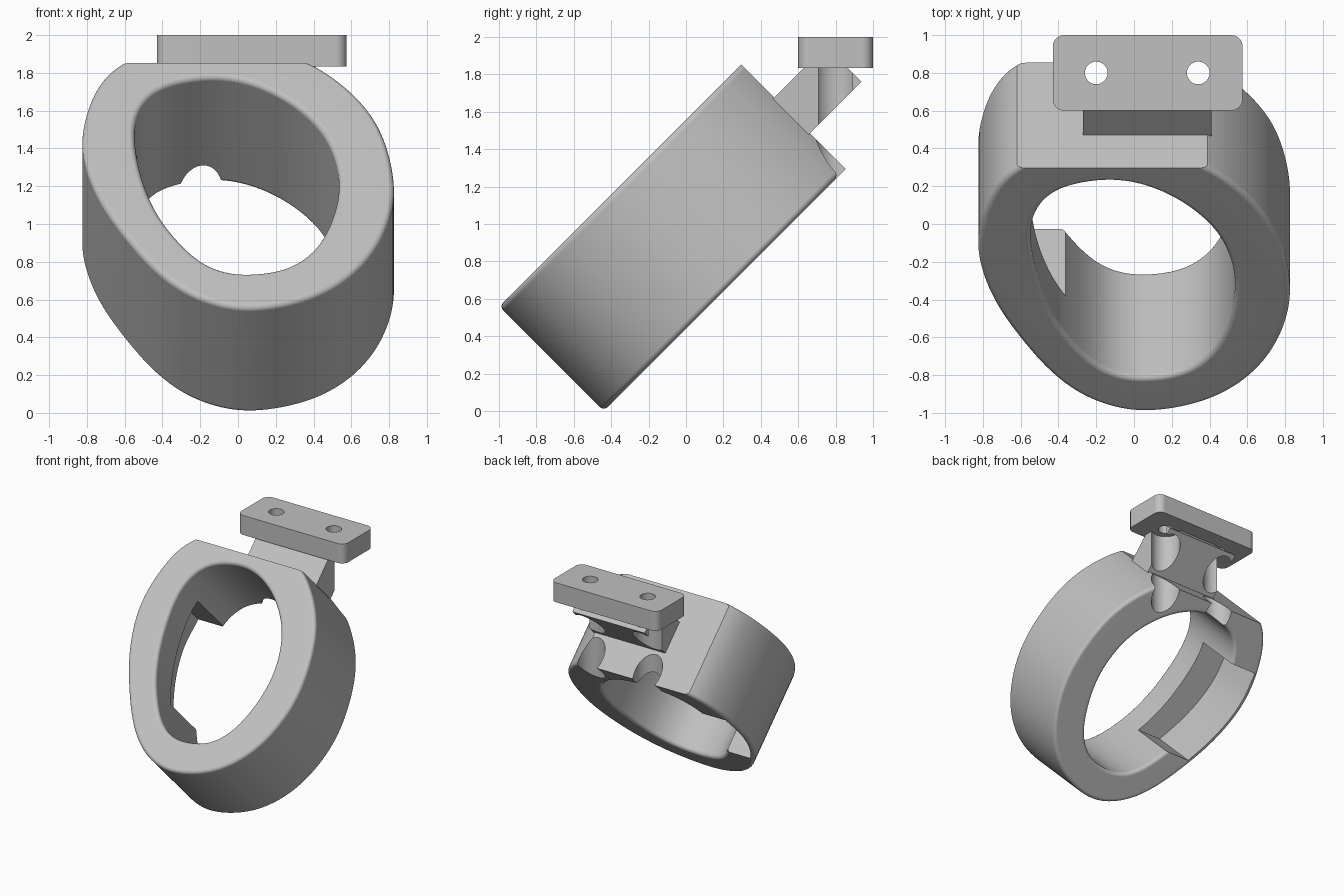
import bpy, bmesh, math
from mathutils import Matrix, Vector

if "Cube" in bpy.data.objects:
    bpy.data.objects.remove(bpy.data.objects["Cube"], do_unlink=True)

grey = bpy.data.materials.new("plain_grey")
grey.use_nodes = True
colour = (0.53, 0.53, 0.53, 1)
grey.diffuse_color = colour
grey.node_tree.nodes["Principled BSDF"].inputs["Base Color"].default_value = colour

# Ring frame: x across, y up the face, z from the back face to the front face
TILT = Matrix.Translation((0, -0.44, 0)) @ Matrix.Rotation(math.radians(45), 4, "X")
DEPTH, FILLET, FLAT = 0.79, 0.03, 1.83


def finish(bm, name, matrix=Matrix()):
    bmesh.ops.transform(bm, matrix=matrix, verts=bm.verts)
    bmesh.ops.recalc_face_normals(bm, faces=bm.faces)
    mesh = bpy.data.meshes.new(name)
    bm.to_mesh(mesh)
    bm.free()
    obj = bpy.data.objects.new(name, mesh)
    bpy.context.collection.objects.link(obj)
    mesh.materials.append(grey)
    return obj


def prism(name, outline, low, high, matrix=Matrix()):
    bm = bmesh.new()
    rows = [[bm.verts.new((x, y, z)) for x, y in outline] for z in (low, high)]
    bm.faces.new(rows[0])
    bm.faces.new(rows[1])
    for i in range(len(outline)):
        bm.faces.new((rows[0][i - 1], rows[0][i], rows[1][i], rows[1][i - 1]))
    return finish(bm, name, matrix)


def box(name, x0, x1, y0, y1, z0, z1, matrix=Matrix()):
    return prism(name, [(x0, y0), (x1, y0), (x1, y1), (x0, y1)], z0, z1, matrix)


def arc(cx, cy, radius, start=0, sweep=360, steps=48):
    angles = [math.radians(start + sweep * i / steps) for i in range(steps)]
    return [(cx + radius * math.cos(a), cy + radius * math.sin(a)) for a in angles]


def cut(obj, cutters):
    for cutter in cutters:
        cutter.hide_render = True
        mod = obj.modifiers.new("cut", "BOOLEAN")
        mod.operation, mod.solver, mod.object = "DIFFERENCE", "EXACT", cutter
        bpy.context.view_layer.objects.active = obj
        bpy.ops.object.modifier_apply(modifier=mod.name)


def spline(points, steps=10):
    # Closed smooth curve through the points, lightly relaxed
    pts, out = [Vector(p) for p in points], []
    n = len(pts)
    for i in range(n):
        a, b, c, d = (pts[(i + k) % n] for k in (-1, 0, 1, 2))
        for s in range(steps):
            t = s / steps
            out.append(b + 0.5 * t * (c - a + t * (2 * a - 5 * b + 4 * c - d
                                                   + t * (3 * (b - c) + d - a))))
    m = len(out)
    for _ in range(12):
        out = [(out[i - 1] + 2 * out[i] + out[(i + 1) % m]) / 4 for i in range(m)]
    return out


def offset(curve, distance):
    n, out = len(curve), []
    for i, p in enumerate(curve):
        t = (curve[(i + 1) % n] - curve[i - 1]).normalized()
        out.append(p + distance * Vector((t.y, -t.x)))
    return out


outer = spline([(.06, -.005), (.38, .075), (.62, .27), (.77, .55), (.83, .9), (.76, 1.33),
                (.59, 1.64), (.32, 1.88), (-.1, 2), (-.5, 1.91), (-.73, 1.7),
                (-.83, 1.27), (-.76, .88), (-.6, .54), (-.41, .25), (-.2, .07)])
inner = spline([(.06, .26), (.28, .315), (.45, .52), (.54, .9), (.48, 1.25), (.32, 1.5),
                (.1, 1.67), (-.13, 1.73), (-.38, 1.67), (-.51, 1.52), (-.55, 1.3),
                (-.51, .98), (-.43, .72), (-.33, .53), (-.22, .38), (-.1, .29)])

# Ring body: rounded section swept round the two outlines
steps = 5
fillet = [(FILLET * (1 - math.sin(a)), FILLET * (1 - math.cos(a)))
          for a in (math.pi / 2 * i / steps for i in range(steps + 1))]
side = fillet + [(inset, DEPTH - h) for inset, h in reversed(fillet)]
section = [(outer, -inset, h) for inset, h in side]
section += [(inner, inset, h) for inset, h in reversed(side)]
bm = bmesh.new()
loops = [[bm.verts.new((p.x, p.y, h)) for p in offset(curve, d)] for curve, d, h in section]
for k, loop in enumerate(loops):
    before = loops[k - 1]
    for i in range(len(loop)):
        bm.faces.new((before[i - 1], before[i], loop[i], loop[i - 1]))
ring = finish(bm, "ring_body", TILT)

# Recess in the inner wall, open at the back face, leaving a thin outer skin
low, high = 0.585, 1.44
floor = [p for p in offset(outer, -0.035) if p.x < 0 and low < p.y < high]
floor[0].y, floor[-1].y = high, low
recess = prism("recess_cutter", [(-.2, high)] + [tuple(p) for p in floor] + [(-.2, low)],
               -0.1, 0.5, TILT)

# Flat seat on top and vertical screw clearances
flat = box("flat_cutter", -1, 1, FLAT, 3, -1, 2, TILT)
screw_x, screw_y = (-0.2, 0.34), 0.8
clearances = [prism("clearance_cutter", arc(x, screw_y, 0.115), 0.9, 1.84) for x in screw_x]
holes = [prism("hole_cutter", arc(x, screw_y, 0.06, steps=32), 1.7, 2.1) for x in screw_x]
cut(ring, [flat, recess] + clearances)

# Stem between the ring and the mounting plate
stem = box("stem", -0.27, 0.41, FLAT - 0.01, 2.22, 0.27, 0.54, TILT)
cut(stem, clearances + holes)

# Mounting plate with rounded corners and two screw holes
x0, x1, y0, y1, r = -0.43, 0.575, 0.6, 1.0, 0.06
corners = [(x1 - r, y1 - r), (x0 + r, y1 - r), (x0 + r, y0 + r), (x1 - r, y0 + r)]
outline = []
for i, (cx, cy) in enumerate(corners):
    outline += arc(cx, cy, r, 90 * i, 90 * 9 / 8, 9)
plate = prism("mounting_plate", outline, 1.835, 2.0)
cut(plate, holes)

for cutter in [flat, recess] + clearances + holes:
    bpy.data.objects.remove(cutter, do_unlink=True)

# Smooth the curves while the flat faces stay flat
for obj in (ring, stem, plate):
    bpy.ops.object.select_all(action="DESELECT")
    obj.select_set(True)
    bpy.context.view_layer.objects.active = obj
    bpy.ops.object.shade_smooth_by_angle(angle=math.radians(30))
    obj.modifiers.new("even_normals", "WEIGHTED_NORMAL").keep_sharp = True
